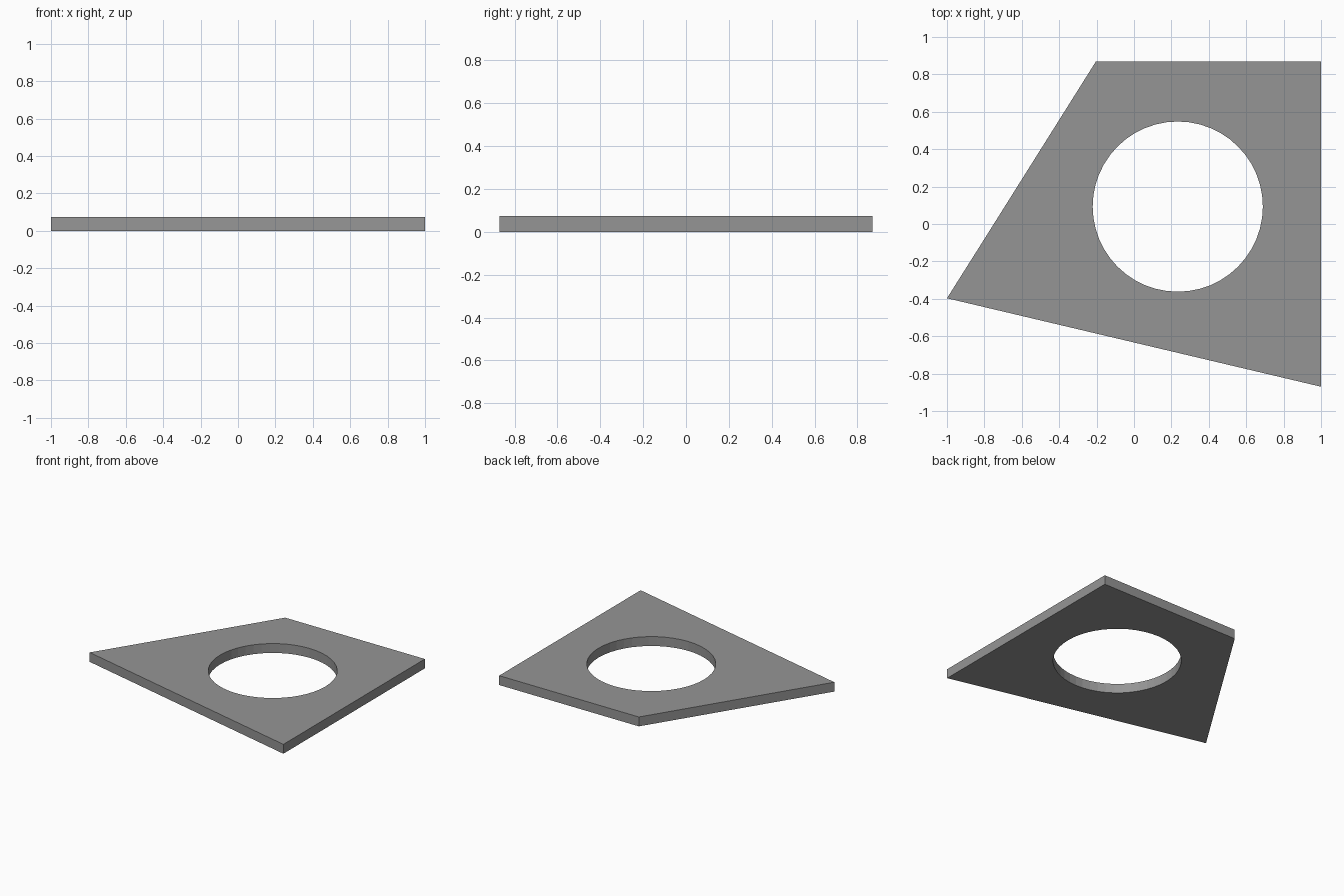
import bpy, bmesh, math

if "Cube" in bpy.data.objects:
    bpy.data.objects.remove(bpy.data.objects["Cube"])

THICK = 0.073
OUTLINE = [(-1, -0.397), (1, -0.87), (1, 0.87), (-0.203, 0.87), (-0.817, -0.107)]
HOLE_X, HOLE_Y, HOLE_R, HOLE_SIDES = 0.234, 0.093, 0.455, 48


def loop(bm, points):
    """Closed loop of edges on the ground plane."""
    vs = [bm.verts.new((x, y, 0)) for x, y in points]
    return [bm.edges.new((v, vs[(i + 1) % len(vs)])) for i, v in enumerate(vs)]


# Flat plate outline with a round hole
bm = bmesh.new()
angles = [2 * math.pi * i / HOLE_SIDES for i in range(HOLE_SIDES)]
circle = [(HOLE_X + HOLE_R * math.cos(a), HOLE_Y + HOLE_R * math.sin(a)) for a in angles]
edges = loop(bm, OUTLINE) + loop(bm, circle)
bmesh.ops.triangle_fill(bm, edges=edges, use_beauty=True, use_dissolve=False, normal=(0, 0, 1))

# Thickness, keeping the bottom face
ext = bmesh.ops.extrude_face_region(bm, geom=bm.faces[:], use_keep_orig=True)
top = [g for g in ext["geom"] if isinstance(g, bmesh.types.BMVert)]
bmesh.ops.translate(bm, verts=top, vec=(0, 0, THICK))
bmesh.ops.recalc_face_normals(bm, faces=bm.faces[:])

mesh = bpy.data.meshes.new("plate")
bm.to_mesh(mesh)
bm.free()
plate = bpy.data.objects.new("plate", mesh)
bpy.context.collection.objects.link(plate)

# Dark grey finish
grey = bpy.data.materials.new("dark_grey")
grey.diffuse_color = (0.3, 0.3, 0.3, 1)
grey.use_nodes = True
grey.node_tree.nodes["Principled BSDF"].inputs["Base Color"].default_value = grey.diffuse_color
mesh.materials.append(grey)
